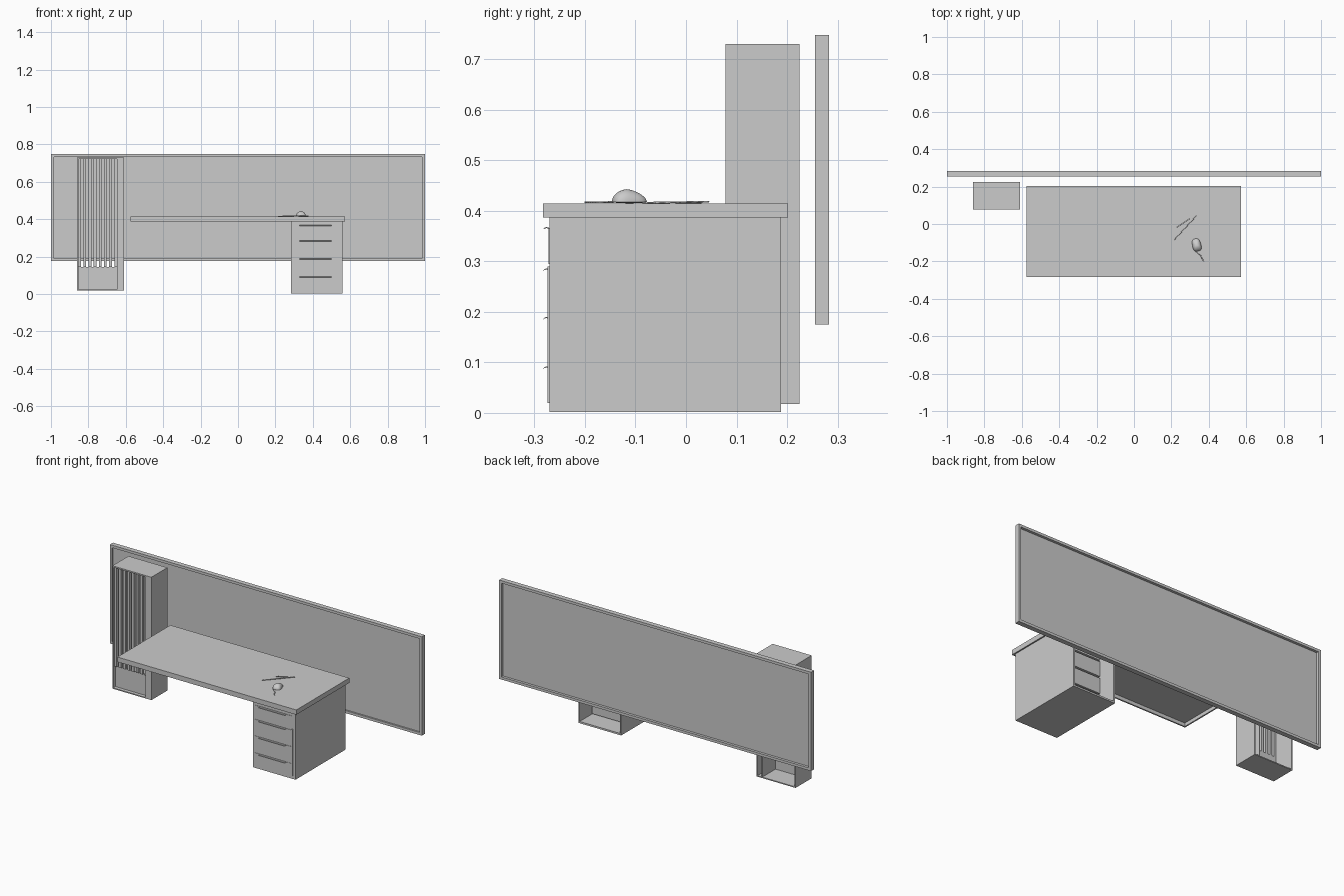
import bpy, bmesh, math
from mathutils import Matrix, Vector

if "Cube" in bpy.data.objects:
    bpy.data.objects.remove(bpy.data.objects["Cube"])


def boxes(name, items):
    """One object from a list of (x0, x1, y0, y1, z0, z1) boxes."""
    bm = bmesh.new()
    for x0, x1, y0, y1, z0, z1 in items:
        m = Matrix.Translation(((x0 + x1) / 2, (y0 + y1) / 2, (z0 + z1) / 2)) \
            @ Matrix.Diagonal((x1 - x0, y1 - y0, z1 - z0, 1))
        bmesh.ops.create_cube(bm, size=1, matrix=m)
    return finish(name, bm)


def finish(name, bm):
    bmesh.ops.recalc_face_normals(bm, faces=bm.faces)
    me = bpy.data.meshes.new(name)
    bm.to_mesh(me)
    bm.free()
    ob = bpy.data.objects.new(name, me)
    bpy.context.collection.objects.link(ob)
    return ob


def smooth(ob):
    bpy.ops.object.select_all(action='DESELECT')
    ob.select_set(True)
    bpy.context.view_layer.objects.active = ob
    bpy.ops.object.shade_smooth_by_angle(angle=math.radians(40))


def tube(name, points, radius):
    cu = bpy.data.curves.new(name, 'CURVE')
    cu.dimensions = '3D'
    cu.bevel_depth = radius
    cu.bevel_resolution = 1
    cu.use_fill_caps = True
    sp = cu.splines.new('NURBS')
    sp.points.add(len(points) - 1)
    for p, co in zip(sp.points, points):
        p.co = (*co, 1)
    sp.use_endpoint_u = True
    sp.order_u = min(3, len(points))
    sp.resolution_u = 6
    ob = bpy.data.objects.new(name, cu)
    bpy.context.collection.objects.link(ob)
    return ob


# Wall board: frame with a recessed panel
Y0, Y1, Z0, Z1, F = 0.255, 0.283, 0.175, 0.748, 0.015
boxes("board_frame", [(-1, 1, Y0, Y1, Z0, Z0 + F), (-1, 1, Y0, Y1, Z1 - F, Z1),
                      (-1, -1 + F, Y0, Y1, Z0 + F, Z1 - F),
                      (1 - F, 1, Y0, Y1, Z0 + F, Z1 - F)])
boxes("board_panel", [(-1 + F, 1 - F, 0.264, 0.268, Z0 + F, Z1 - F)])

# Tall cabinet: open at the back
boxes("cabinet_shell", [(-0.86, -0.854, 0.078, 0.225, 0.018, 0.73),
                        (-0.647, -0.641, 0.078, 0.225, 0.024, 0.722),
                        (-0.616, -0.61, 0.078, 0.225, 0.018, 0.73),
                        (-0.641, -0.616, 0.078, 0.084, 0.024, 0.722),
                        (-0.854, -0.616, 0.078, 0.225, 0.018, 0.024),
                        (-0.854, -0.616, 0.078, 0.225, 0.722, 0.73)])

# Cabinet front: solid lower panel, vertical slats above
slats = [(-0.854, -0.647, 0.098, 0.104, 0.024, 0.145)]
for i in range(8):
    x = -0.854 + i * 0.0275
    slats.append((x, x + 0.0145, 0.088, 0.104, 0.145, 0.722))
boxes("cabinet_slats", slats)

# Desk top: hollow underneath
T = 0.008
X0, X1, D0, D1, B0, B1 = -0.575, 0.572, -0.283, 0.202, 0.387, 0.415
boxes("desk_top", [(X0, X1, D0, D1, B1 - T, B1),
                   (X0, X1, D0, D0 + T, B0, B1 - T), (X0, X1, D1 - T, D1, B0, B1 - T),
                   (X0, X0 + T, D0 + T, D1 - T, B0, B1 - T),
                   (X1 - T, X1, D0 + T, D1 - T, B0, B1 - T)])

# Drawer pedestal: open at the back
boxes("pedestal_shell", [(0.284, 0.292, -0.27, 0.188, 0.002, 0.407),
                         (0.55, 0.558, -0.27, 0.188, 0.002, 0.407),
                         (0.292, 0.55, -0.27, 0.188, 0.002, 0.012),
                         (0.292, 0.55, -0.27, -0.262, 0.012, 0.407)])

# Drawers with curved lip handles
for n, (z0, z1) in enumerate([(0.02, 0.092), (0.1, 0.19), (0.2, 0.286), (0.295, 0.368)], 1):
    boxes(f"drawer_{n}", [(0.298, 0.544, -0.262, 0.085, z0, z1),
                          (0.298, 0.532, -0.272, -0.27, z0, z1 - 0.002)])
    bm = bmesh.new()
    prof = [(-0.270, z1 - 0.004), (-0.272, z1 - 0.001), (-0.276, z1),
            (-0.280, z1 - 0.001), (-0.283, z1 - 0.005),
            (-0.280, z1 - 0.003), (-0.276, z1 - 0.002), (-0.272, z1 - 0.004)]
    f = bm.faces.new([bm.verts.new((0.33, y, z)) for y, z in prof])
    ext = bmesh.ops.extrude_face_region(bm, geom=[f])
    bmesh.ops.translate(bm, vec=(0.17, 0, 0),
                        verts=[v for v in ext["geom"] if isinstance(v, bmesh.types.BMVert)])
    finish(f"drawer_handle_{n}", bm)

# Slim locking strip beside the drawers
boxes("lock_strip", [(0.535, 0.541, -0.274, -0.27, 0.02, 0.29)])

# Computer mouse: flat-bottomed shell, highest towards the near end
bm = bmesh.new()
bmesh.ops.create_uvsphere(bm, u_segments=32, v_segments=16, radius=1)
rot = Matrix.Rotation(0.25, 4, 'Z')
for v in bm.verts:
    x, y, z = v.co
    r = math.hypot(x, y)
    if r > 1e-6:
        k = r / (abs(x) ** 3 + abs(y) ** 3) ** (1 / 3)
        x, y = x * k, y * k
    h = max(z, 0) * (0.024 - 0.007 * max(y, -0.2)) if z > 0 else z * 0.003
    v.co = rot @ Vector((x * (0.023 - 0.002 * y), y * 0.034, h))
    v.co += Vector((0.335, -0.112, 0.418))
smooth(finish("mouse_body", bm))

# Mouse cable
tube("mouse_cable", [(0.327, -0.14, 0.418), (0.338, -0.16, 0.417), (0.358, -0.165, 0.417),
                     (0.36, -0.182, 0.417), (0.375, -0.2, 0.417)], 0.002)

# Two thin pens lying on the desk
tube("pen_long", [(0.215, -0.085, 0.416), (0.335, 0.045, 0.418)], 0.002)
tube("pen_short", [(0.225, -0.02, 0.416), (0.3, 0.03, 0.416)], 0.0015)
